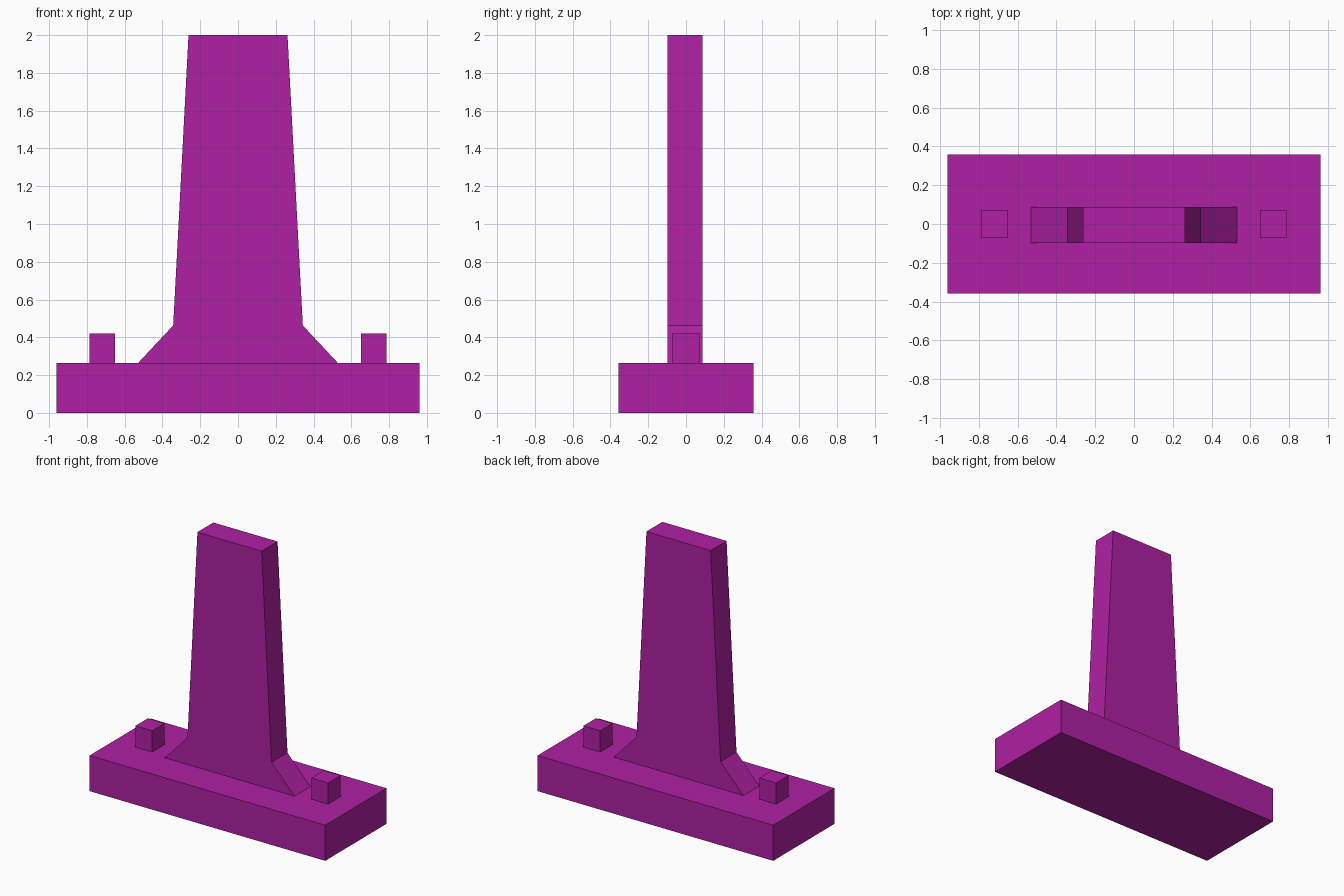
import bpy, bmesh

if "Cube" in bpy.data.objects:
    bpy.data.objects.remove(bpy.data.objects["Cube"])

mat = bpy.data.materials.new("magenta")
mat.diffuse_color = (0.43, 0.0145, 0.366, 1)
mat.use_nodes = True
mat.node_tree.nodes["Principled BSDF"].inputs["Base Color"].default_value = mat.diffuse_color


def extrude_profile(name, points, y0, y1):
    """Closed prism from an x-z profile, running from y0 to y1."""
    bm = bmesh.new()
    face = bm.faces.new([bm.verts.new((x, y0, z)) for x, z in points])
    out = bmesh.ops.extrude_face_region(bm, geom=[face])
    new = [v for v in out["geom"] if isinstance(v, bmesh.types.BMVert)]
    bmesh.ops.translate(bm, verts=new, vec=(0, y1 - y0, 0))
    bmesh.ops.recalc_face_normals(bm, faces=bm.faces)
    mesh = bpy.data.meshes.new(name)
    bm.to_mesh(mesh)
    bm.free()
    mesh.materials.append(mat)
    obj = bpy.data.objects.new(name, mesh)
    bpy.context.collection.objects.link(obj)
    return obj


def block(name, x0, x1, y, z0, z1):
    return extrude_profile(name, [(x0, z0), (x1, z0), (x1, z1), (x0, z1)], -y, y)


BASE_TOP = 0.263

# Base slab
block("base", -0.962, 0.962, 0.357, 0, BASE_TOP)

# Tapered upright with flared foot, set slightly towards the front
half = [(0.53, BASE_TOP), (0.343, 0.463), (0.262, 2.0)]
extrude_profile("upright", half + [(-x, z) for x, z in reversed(half)], -0.099, 0.087)

# Square pegs on either side
for side, s in (("left", -1), ("right", 1)):
    x0, x1 = sorted((s * 0.65, s * 0.787))
    block(side + "_peg", x0, x1, 0.073, BASE_TOP, 0.42)
